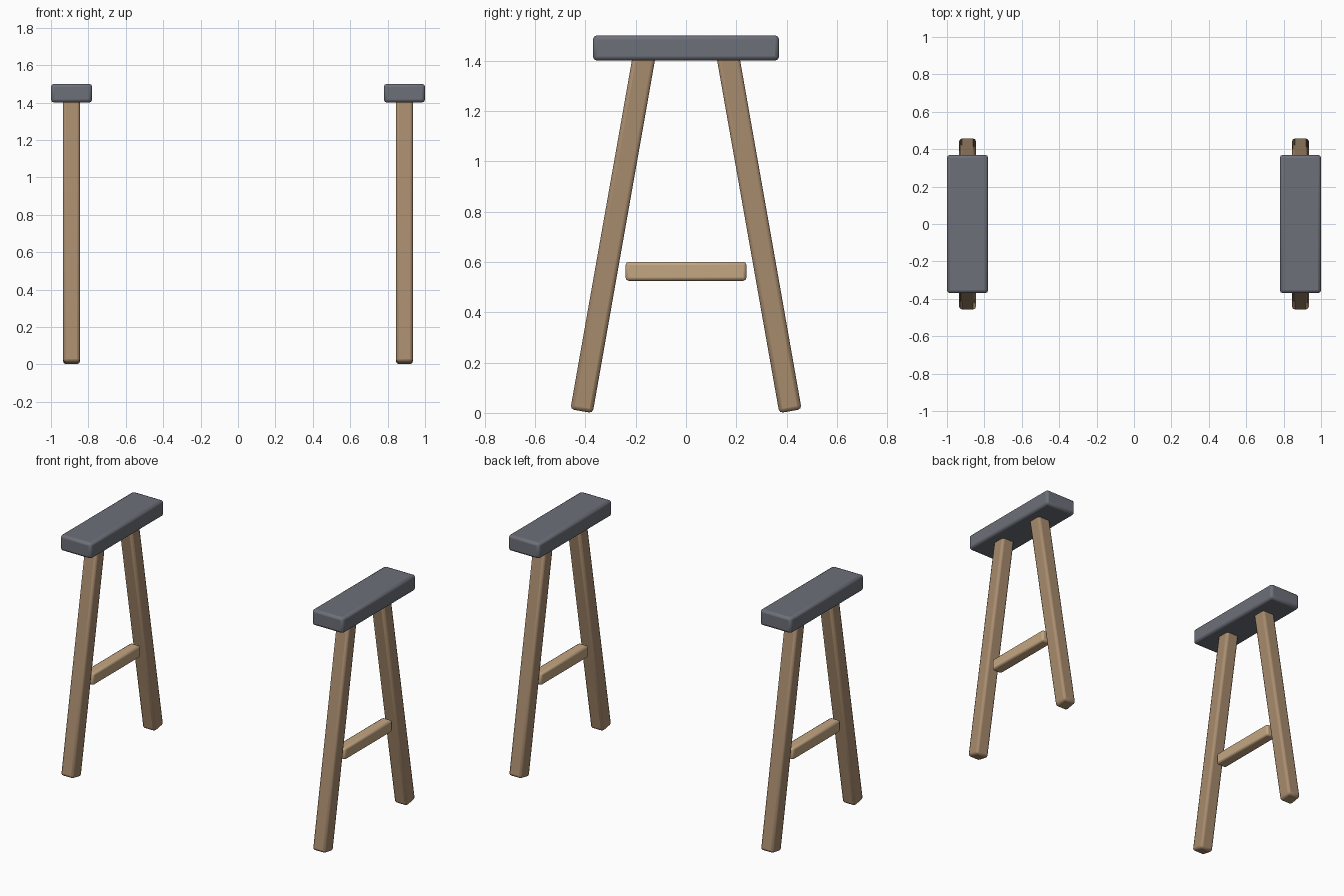
import bpy, math
from mathutils import Matrix

if "Cube" in bpy.data.objects:
    bpy.data.objects.remove(bpy.data.objects["Cube"])


def material(name, rgb):
    m = bpy.data.materials.new(name)
    m.diffuse_color = (*rgb, 1)
    m.use_nodes = True
    m.node_tree.nodes["Principled BSDF"].inputs["Base Color"].default_value = m.diffuse_color
    return m


SLATE = material("slate", (0.15, 0.16, 0.19))
OAK = material("oak", (0.39, 0.26, 0.155))
PALE_OAK = material("pale_oak", (0.55, 0.38, 0.22))


def box(name, size, loc, mat, bevel, tilt=0.0):
    """Softly bevelled box, optionally tilted about x."""
    bpy.ops.mesh.primitive_cube_add(size=1, location=loc)
    ob = bpy.context.object
    ob.name = name
    ob.data.transform(Matrix.Diagonal((*size, 1)))
    ob.rotation_euler.x = tilt
    ob.data.materials.append(mat)
    mod = ob.modifiers.new("soft_edges", 'BEVEL')
    mod.width = bevel
    mod.segments = 2
    mod.limit_method = 'NONE'
    bpy.ops.object.shade_smooth_by_angle(angle=math.radians(35))
    return ob


SPLAY = math.radians(10)
LEG = 0.09
LENGTH = 1.44
FOOT_Y, FOOT_Z = 0.415, 0.007   # centre of the leg's lower end

for side, sx in (("left", -1), ("right", 1)):
    x = sx * 0.89
    # top beam
    box(f"{side}_top_beam", (0.22, 0.74, 0.10), (x, 0, 1.45), SLATE, 0.016)
    # splayed legs
    for end, sy in (("front", -1), ("back", 1)):
        y = sy * (FOOT_Y - math.sin(SPLAY) * LENGTH / 2)
        z = FOOT_Z + math.cos(SPLAY) * LENGTH / 2
        box(f"{side}_{end}_leg", (LEG, LEG, LENGTH), (x, y, z), OAK, 0.015, sy * SPLAY)
    # cross rail
    box(f"{side}_cross_rail", (0.07, 0.48, 0.075), (x, 0, 0.5625), PALE_OAK, 0.012)
